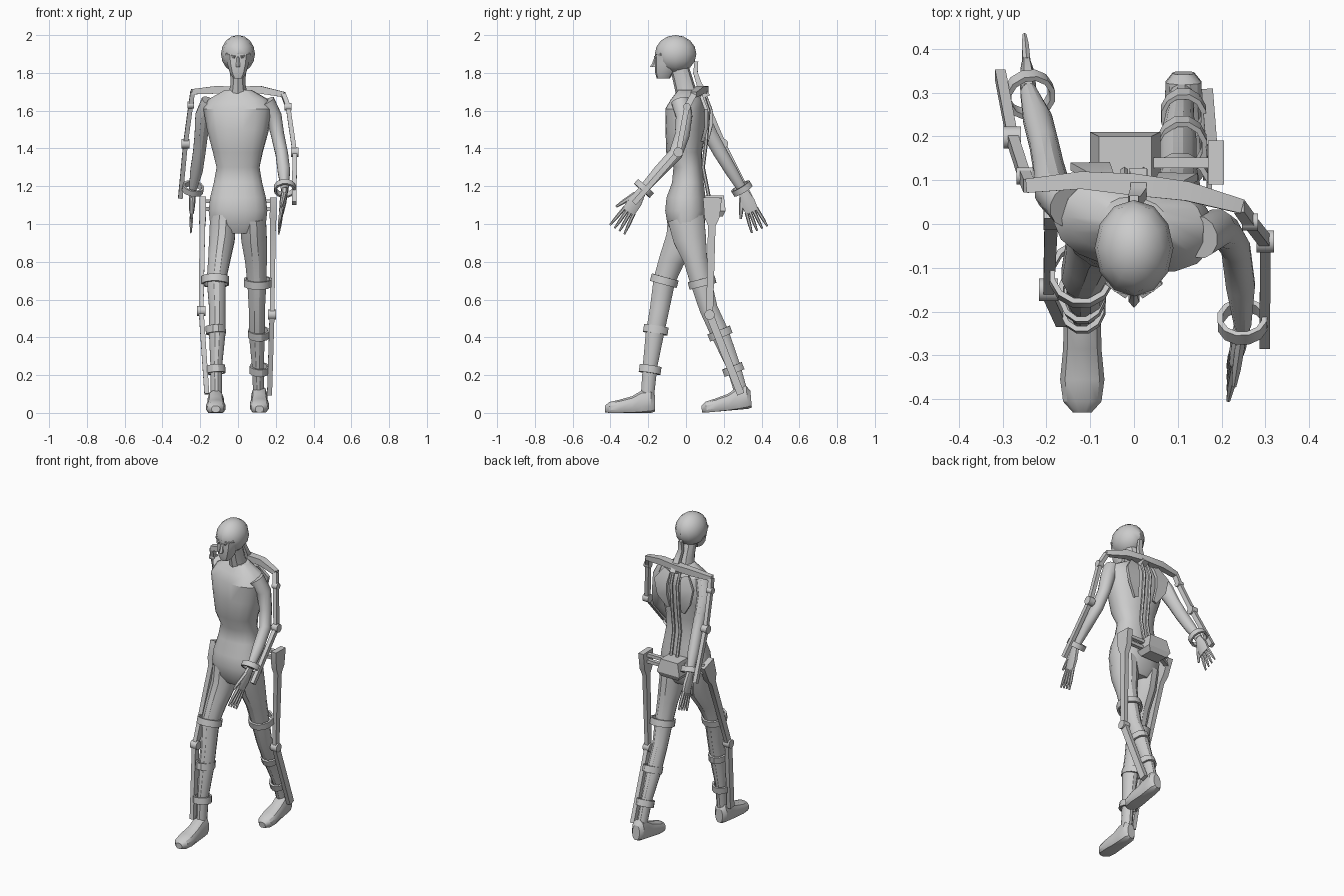
import bpy, bmesh
from math import sin, cos, tau, pi, radians, sqrt, copysign
from mathutils import Vector, Matrix

if "Cube" in bpy.data.objects:
    bpy.data.objects.remove(bpy.data.objects["Cube"])

X, Y, Z = Vector((1, 0, 0)), Vector((0, 1, 0)), Vector((0, 0, 1))
parts = []


def add_object(name, bm):
    bmesh.ops.recalc_face_normals(bm, faces=bm.faces)
    mesh = bpy.data.meshes.new(name)
    bm.to_mesh(mesh)
    bm.free()
    obj = bpy.data.objects.new(name, mesh)
    bpy.context.collection.objects.link(obj)
    parts.append(obj)
    return obj


def tube(name, rings, sides=12, power=1.0, axis=None, closed=False):
    """Loft through rings of (x, y, z, half width, half depth)."""
    bm = bmesh.new()
    centres = [Vector(r[:3]) for r in rings]
    overall = (axis or centres[-1] - centres[0]).normalized()
    ref = Y if abs(overall.x) > 0.8 else X
    loops = []
    for i, ring in enumerate(rings):
        t = axis or centres[min(i + 1, len(rings) - 1)] - centres[max(i - 1, 0)]
        t = t.normalized()
        u = (ref - t * ref.dot(t)).normalized()
        v = t.cross(u)
        grow = sqrt(2) if sides == 4 else 1
        loop = []
        for k in range(sides):
            a = tau * (k + 0.5) / sides
            c = copysign(abs(cos(a)) ** power, cos(a)) * grow
            s = copysign(abs(sin(a)) ** power, sin(a)) * grow
            loop.append(bm.verts.new(centres[i] + u * c * ring[3] + v * s * ring[4]))
        loops.append(loop)
    pairs = list(zip(loops, loops[1:]))
    if closed:
        pairs.append((loops[-1], loops[0]))
    for low, high in pairs:
        for k in range(sides):
            n = (k + 1) % sides
            bm.faces.new((low[k], low[n], high[n], high[k]))
    if not closed:
        bm.faces.new(loops[0])
        bm.faces.new(loops[-1])
    return add_object(name, bm)


def beam(name, start, end, width=0.014, depth=0.016):
    return tube(name, [(*start, width, depth), (*end, width, depth)], 4)


def pivot(name, point, radius=0.025, half=0.022):
    x, y, z = point
    return tube(name, [(x - half, y, z, radius, radius), (x + half, y, z, radius, radius)])


def band(name, centre, direction, ru, rv, height=0.02, wall=0.012):
    c, d = Vector(centre), Vector(direction).normalized()
    profile = [(-1, wall), (-1, 0), (1, 0), (1, wall)]
    rings = [(*(c + d * height * s), ru - w, rv - w) for s, w in profile]
    return tube(name, rings, 12, axis=d, closed=True)


# Torso, turned against the stride above the waist
torso = tube("torso", [
    (0, 0, .95, .10, .07), (0, 0, 1.0, .15, .10), (0, 0, 1.07, .158, .112),
    (0, 0, 1.14, .15, .105), (0, .01, 1.22, .13, .085), (0, .01, 1.3, .115, .077),
    (0, -.01, 1.38, .133, .095), (0, 0, 1.5, .165, .105), (0, 0, 1.61, .185, .105),
    (0, .01, 1.66, .16, .085), (0, .01, 1.71, .07, .05)], 16, .85, Z)
for vert in torso.data.vertices:
    turn = radians(-10) * max(0, min(1, (vert.co.z - 1.25) / .3))
    vert.co = Matrix.Rotation(turn, 3, "Z") @ vert.co

# Head, face and neck
tube("neck", [(0, .01, 1.67, .055, .06), (0, -.01, 1.74, .042, .055),
              (0, -.04, 1.85, .045, .05)], 10, 1, Z)
bm = bmesh.new()
bmesh.ops.create_uvsphere(bm, u_segments=12, v_segments=8, radius=1)
bmesh.ops.transform(bm, verts=bm.verts,
                    matrix=Matrix.Translation((0, -.055, 1.9)) @ Matrix.Diagonal((.09, .11, .1, 1)))
add_object("cranium", bm)
tube("face", [(0, -.12, 1.77, .026, .035), (0, -.115, 1.8, .045, .048),
              (0, -.1, 1.85, .06, .066), (0, -.1, 1.9, .068, .065)], 10, .8, Z)
tube("nose", [(0, -.165, 1.83, .014, .026), (0, -.162, 1.85, .011, .018),
              (0, -.155, 1.89, .008, .01)], 6, 1, Z)
for side, label in ((-1, "right"), (1, "left")):
    beam(label + "_brow", (side * .015, -.162, 1.885), (side * .06, -.13, 1.9), .008, .006)

# Legs
legs = {
    "right": [(-.08, 0, 1.03, .07, .10), (-.085, -.02, .92, .07, .09),
              (-.1, -.075, .81, .06, .07), (-.115, -.115, .7, .052, .06),
              (-.11, -.14, .55, .044, .053), (-.11, -.165, .42, .045, .05),
              (-.115, -.19, .25, .032, .04), (-.115, -.205, .08, .03, .036)],
    "left": [(.08, 0, 1.03, .07, .10), (.085, .02, .92, .07, .09),
             (.095, .05, .81, .06, .065), (.1, .08, .69, .052, .058),
             (.1, .12, .55, .044, .05), (.1, .18, .42, .044, .05),
             (.105, .25, .25, .032, .038), (.11, .3, .08, .03, .036)]}
for label, rings in legs.items():
    tube(label + "_leg", rings)

# Shoes: heel to toe, flattened on the sole
for label, x, heel, lift in (("right", -.118, -.165, 0), ("left", .113, .35, 5)):
    shoe = tube(label + "_shoe", [
        (0, 0, .05, .025, .045), (0, -.02, .06, .042, .065), (0, -.07, .055, .044, .065),
        (0, -.12, .04, .045, .05), (0, -.19, .03, .052, .04), (0, -.24, .025, .045, .034),
        (0, -.265, .02, .022, .018)], 12, .8, Y)
    for vert in shoe.data.vertices:
        vert.co.z = max(vert.co.z, 0)
    tilt = Matrix.Translation((x, heel - .265, 0)) @ Matrix.Rotation(radians(lift), 4, "X")
    shoe.data.transform(tilt @ Matrix.Translation((0, .265, 0)))

# Arms and hands
arms = {
    "right": [(-.15, .04, 1.65, .045, .05), (-.185, .075, 1.57, .043, .05),
              (-.195, .13, 1.47, .036, .04), (-.205, .18, 1.38, .034, .038),
              (-.22, .24, 1.28, .034, .034), (-.24, .3, 1.18, .02, .025)],
    "left": [(.15, -.03, 1.65, .045, .05), (.19, -.01, 1.57, .043, .045),
             (.21, -.02, 1.47, .036, .04), (.232, -.055, 1.37, .034, .038),
             (.243, -.14, 1.28, .034, .034), (.248, -.23, 1.18, .02, .025)]}
fingertips = {"right": (-.25, .39, .97), "left": (.215, -.365, .97)}
for label, rings in arms.items():
    tube(label + "_arm", rings)
    wrist, tip = Vector(rings[-1][:3]), Vector(fingertips[label])
    reach = tip - wrist
    across = reach.cross(X).normalized()
    if across.y > 0:
        across = -across
    knuckle = wrist + reach * .55
    tube(label + "_palm", [(*wrist, .018, .024), (*(wrist + reach * .3), .018, .04),
                           (*knuckle, .013, .038)], 8, .8)
    for n in range(4):
        spread = across * (n - 1.5)
        base, end = knuckle + spread * .019 - reach * .04, tip + spread * .03
        tube(f"{label}_finger_{n + 1}", [(*base, .01, .01), (*base.lerp(end, .6), .009, .009),
                                         (*end, .005, .005)], 6)
    root = wrist + reach * .15 + across * .02
    thumb_end = wrist + reach * .6 + across * .07
    tube(label + "_thumb", [(*root, .013, .014), (*root.lerp(thumb_end, .6), .011, .012),
                            (*thumb_end, .006, .006)], 6)
    forearm = wrist - Vector(rings[-2][:3])
    band(label + "_wrist_ring", wrist - forearm * .08, forearm, .058, .058, .016)

# Leg braces: tapered thigh bar, knee pivot, shin bar, straps
braces = {
    "right": ((-.187, .06, 1.13), (-.195, -.15, .54), (-.165, -.215, .1)),
    "left": ((.187, .14, 1.14), (.18, .125, .52), (.167, .29, .1))}
straps = {
    "right": ((-.12, -.115, .7, .075, .076), (-.118, -.16, .44, .055, .068),
              (-.118, -.19, .23, .053, .06)),
    "left": ((.105, .085, .69, .075, .076), (.11, .18, .42, .058, .066),
             (.113, .25, .23, .053, .058))}
for label, (hip, knee, ankle) in braces.items():
    hip, knee, ankle = Vector(hip), Vector(knee), Vector(ankle)
    tube(label + "_thigh_bar", [
        (*hip, .018, .05), (*hip.lerp(knee, .17), .018, .04),
        (*hip.lerp(knee, .24), .015, .02), (*knee, .012, .018)], 4)
    pivot(label + "_knee_pivot", knee, .027)
    beam(label + "_shin_bar", knee, ankle, .013, .02)
    for place, (x, y, z, ru, rv) in zip(("thigh", "calf", "ankle"), straps[label]):
        direction = knee - hip.lerp(knee, .5) if place == "thigh" else ankle - knee
        if place == "thigh":
            direction.y = copysign(.08, y)
        band(f"{label}_{place}_strap", (x, y, z), direction, ru, rv)

# Pelvis pack with hip carriers
tube("pelvis_pack", [(-.02, .155, 1.04, .06, .04), (-.02, .155, 1.07, .08, .055),
                     (-.02, .15, 1.15, .06, .05)], 4, 1, Z)
for height in (1.08, 1.12):
    beam("left_hip_carrier", (.02, .14, height), (.185, .14, height), .012, .01)
    beam("right_hip_carrier", (-.06, .14, height), (-.185, .075, height), .012, .01)

# Spine rods, nape post and shoulder yoke
for side in (-1, 1):
    x = side * .022
    tube("spine_rod", [(x, .085, 1.7, .009, .01), (x, .12, 1.6, .01, .01),
                       (x, .105, 1.42, .01, .01), (x, .09, 1.3, .01, .01),
                       (x, .11, 1.2, .01, .01), (x, .13, 1.1, .01, .01)], 6)
    shift = -side * .012
    tube("shoulder_blade_plate", [
        (side * .07, .095 + shift, 1.67, .025, .008), (side * .1, .12 + shift, 1.6, .045, .009),
        (side * .09, .12 + shift, 1.52, .035, .009), (side * .06, .1 + shift, 1.44, .012, .008)], 4)
tube("nape_post", [(.01, .1, 1.67, .02, .03), (.01, .07, 1.74, .018, .014),
                   (0, .05, 1.8, .014, .012), (0, .055, 1.86, .01, .01)], 4)
tube("shoulder_yoke", [(-.245, .087, 1.7, .016, .014), (-.12, .1, 1.71, .02, .02),
                       (0, .09, 1.71, .025, .018), (.12, .075, 1.71, .022, .02),
                       (.245, .04, 1.685, .016, .014)], 4)

# Arm braces: shoulder link, upper bar, elbow pivot, forearm bar
arm_braces = {
    "right": ((-.24, .087, 1.7), (-.25, .11, 1.63), (-.278, .197, 1.425), (-.305, .34, 1.14)),
    "left": ((.24, .04, 1.685), (.265, .005, 1.62), (.3, -.04, 1.38), (.298, -.275, 1.11))}
for label, (yoke_end, shoulder, elbow, end) in arm_braces.items():
    beam(label + "_shoulder_link", yoke_end, shoulder, .012, .016)
    pivot(label + "_shoulder_pivot", shoulder, .02, .018)
    beam(label + "_upper_arm_bar", shoulder, elbow, .012, .014)
    pivot(label + "_elbow_pivot", elbow, .026, .02)
    beam(label + "_forearm_bar", elbow, end, .012, .014)

# Smooth shading with sharp edges kept
bpy.ops.object.select_all(action="DESELECT")
for obj in parts:
    obj.select_set(True)
bpy.context.view_layer.objects.active = parts[0]
bpy.ops.object.shade_smooth_by_angle(angle=radians(32))
